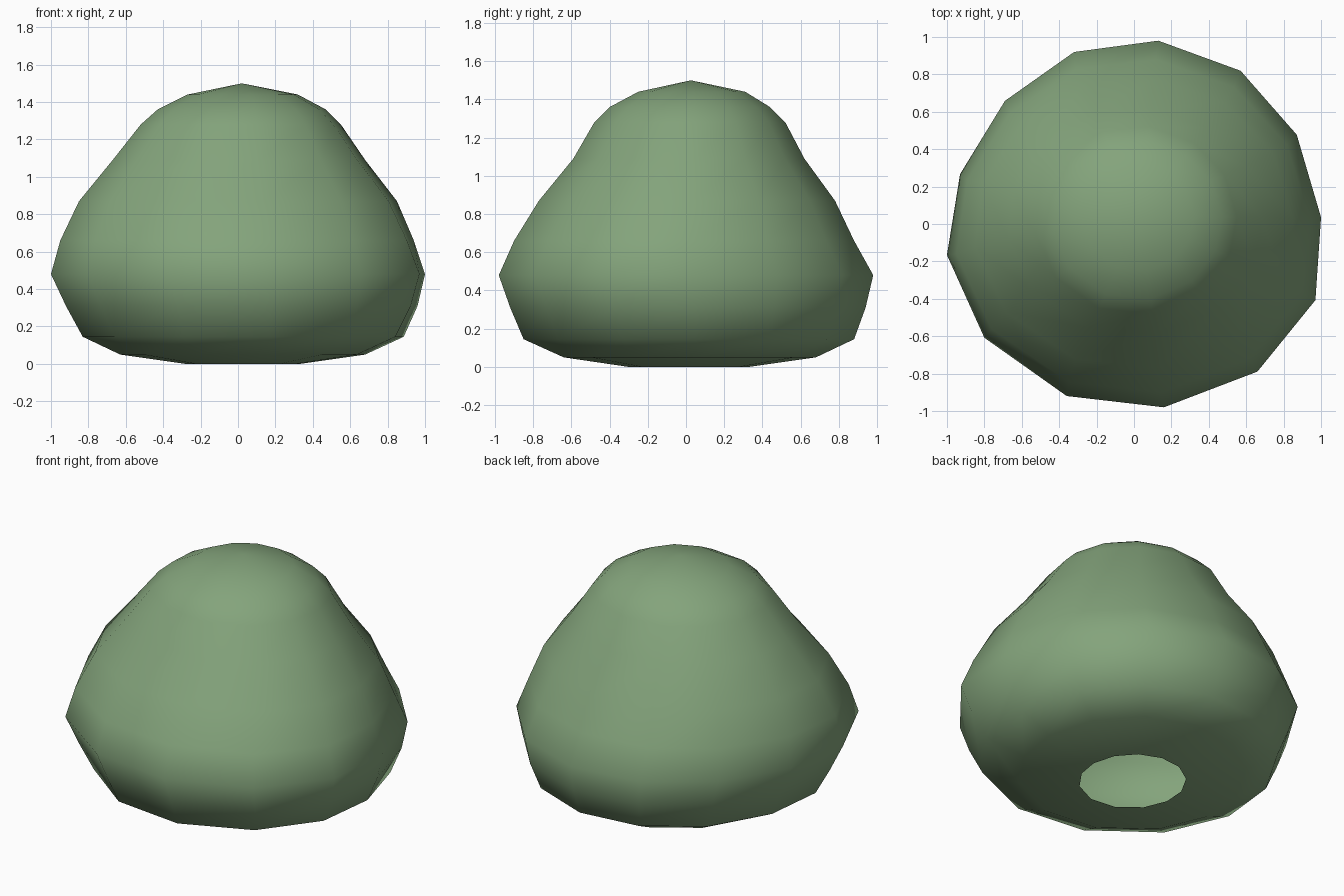
import bpy, bmesh

if "Cube" in bpy.data.objects:
    bpy.data.objects.remove(bpy.data.objects["Cube"])

# Slightly irregular 13-sided plan of the widest part
PLAN = [(1.0, .04), (.87, .48), (.57, .82), (.13, .98), (-.32, .92), (-.69, .66), (-.93, .27),
        (-1.0, -.16), (-.80, -.60), (-.36, -.91), (.16, -.97), (.66, -.78), (.97, -.40)]

# Rings from the open bottom upwards: z, centre x, centre y, half width, half depth, irregularity
RINGS = [(0, .025, .015, .305, .315, 0), (.05, .025, .02, .655, .66, .2),
         (.145, .028, .015, .858, .865, .5), (.31, .02, .01, .94, .93, .8),
         (.48, 0, 0, 1.0, .98, 1), (.66, -.005, -.01, .945, .89, .8),
         (.87, 0, .005, .85, .775, .5), (1.09, .005, .015, .675, .605, .3),
         (1.28, .015, .02, .535, .50, 0), (1.36, .02, .02, .45, .42, 0),
         (1.44, .025, .03, .295, .28, 0)]
APEX = (.02, .025, 1.5)


def fit(values, centre, half):
    lo, hi = min(values), max(values)
    return [centre + half * (2 * (v - lo) / (hi - lo) - 1) for v in values]


def ring_points(z, cx, cy, hx, hy, wobble):
    pts = []
    for x, y in PLAN:
        r = (x * x + y * y) ** .5
        s = (1 + (r - 1) * wobble) / r
        pts.append((x * s, y * s))
    xs = fit([p[0] for p in pts], cx, hx)
    ys = fit([p[1] for p in pts], cy, hy)
    return [(x, y, z) for x, y in zip(xs, ys)]


# Rounded bush shell, open underneath
bm = bmesh.new()
rings = [[bm.verts.new(p) for p in ring_points(*r)] for r in RINGS]
n = len(PLAN)
for low, high in zip(rings, rings[1:]):
    for i in range(n):
        j = (i + 1) % n
        bm.faces.new((low[i], low[j], high[j], high[i]))
tip = bm.verts.new(APEX)
for i in range(n):
    bm.faces.new((rings[-1][i], rings[-1][(i + 1) % n], tip))
for f in bm.faces:
    f.smooth = True
mesh = bpy.data.meshes.new("bush")
bm.to_mesh(mesh)
bm.free()
bush = bpy.data.objects.new("bush", mesh)
bpy.context.collection.objects.link(bush)

mat = bpy.data.materials.new("leaf_green")
mat.diffuse_color = (.23, .37, .20, 1)
mat.use_nodes = True
mat.node_tree.nodes["Principled BSDF"].inputs["Base Color"].default_value = mat.diffuse_color
mesh.materials.append(mat)
